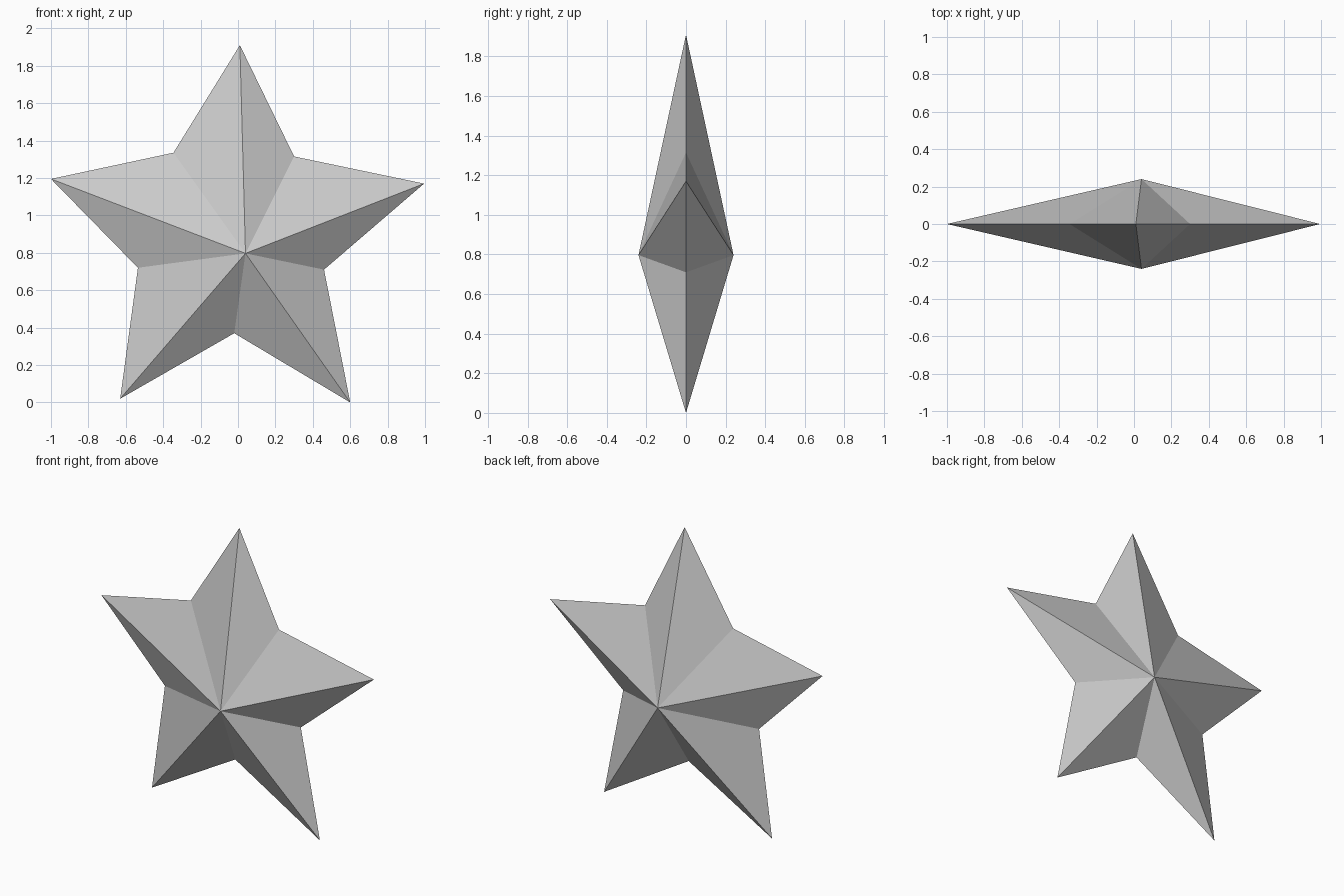
import bpy
import bmesh

cube = bpy.data.objects.get("Cube")
if cube:
    bpy.data.objects.remove(cube, do_unlink=True)

# Single plain grey
grey = bpy.data.materials.new("light_grey")
grey.use_nodes = True
color = (0.6, 0.6, 0.6, 1.0)
grey.diffuse_color = color
grey.node_tree.nodes["Principled BSDF"].inputs["Base Color"].default_value = color

# Slightly irregular star outline (x, z), tips and notches alternating from the top tip
OUTLINE = [
    (0.01, 1.91), (0.30, 1.315), (0.995, 1.17), (0.46, 0.71), (0.60, 0.0),
    (-0.02, 0.37), (-0.63, 0.02), (-0.535, 0.72), (-1.0, 1.195), (-0.345, 1.335),
]
CENTRE = (0.04, 0.797)
HALF_DEPTH = 0.24

# Fan the outline to a front and a back apex
bm = bmesh.new()
rim = [bm.verts.new((x, 0, z)) for x, z in OUTLINE]
for side in (-1, 1):
    apex = bm.verts.new((CENTRE[0], side * HALF_DEPTH, CENTRE[1]))
    for a, b in zip(rim, rim[1:] + rim[:1]):
        bm.faces.new((a, b, apex))
bmesh.ops.recalc_face_normals(bm, faces=bm.faces)

mesh = bpy.data.meshes.new("star")
bm.to_mesh(mesh)
bm.free()
mesh.materials.append(grey)
star = bpy.data.objects.new("star", mesh)
bpy.context.collection.objects.link(star)
